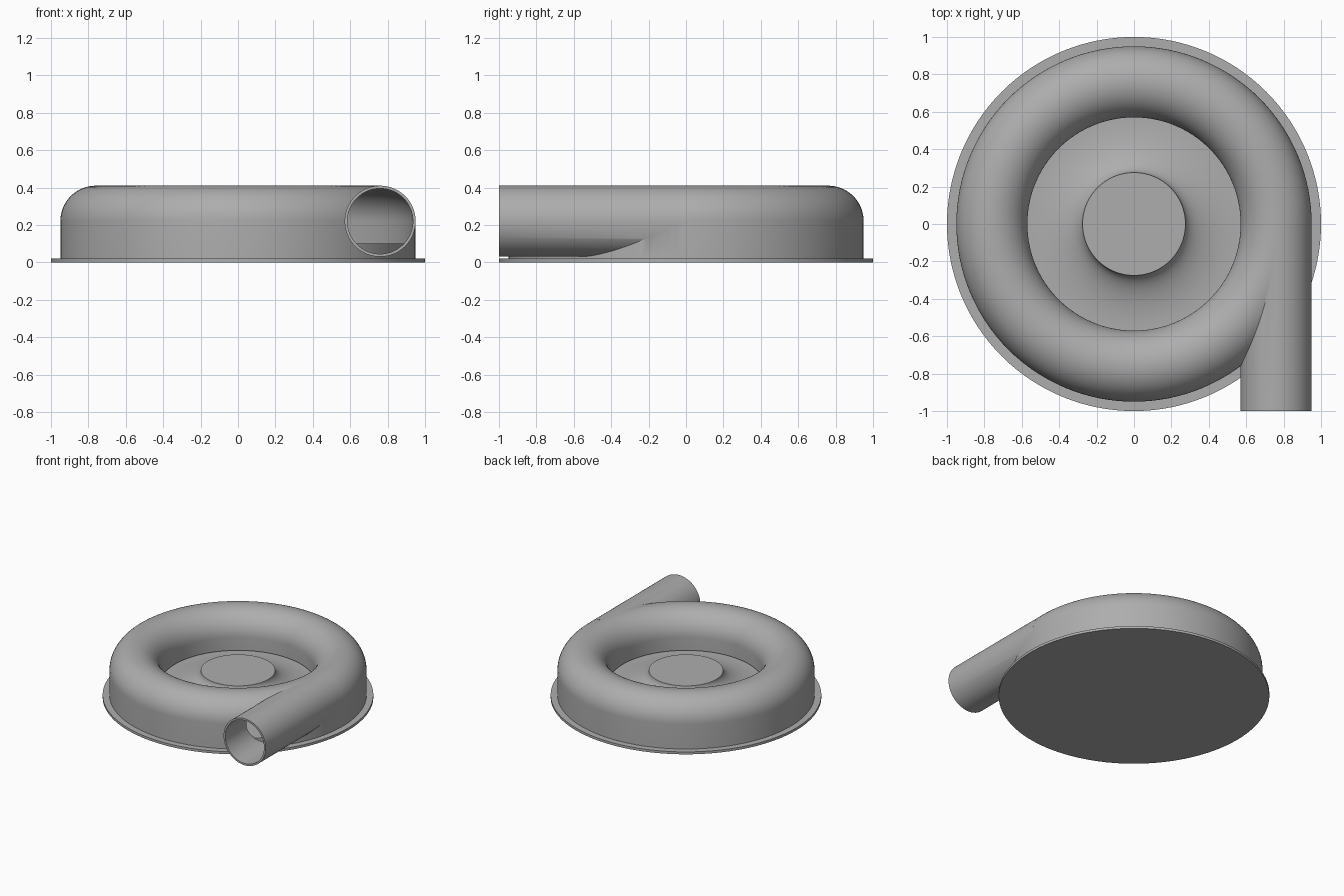
import bpy
from math import cos, sin, pi, radians

cube = bpy.data.objects.get("Cube")
if cube:
    bpy.data.objects.remove(cube, do_unlink=True)

grey = bpy.data.materials.new("plain grey")
grey.use_nodes = True
tone = (0.42, 0.42, 0.42, 1)
grey.diffuse_color = tone
grey.node_tree.nodes["Principled BSDF"].inputs["Base Color"].default_value = tone

SEGMENTS = 128
RING, TUBE, WALL, MID = 0.76, 0.19, 0.015, 0.22


def new_object(name, verts, faces):
    mesh = bpy.data.meshes.new(name)
    mesh.from_pydata(verts, [], faces)
    mesh.materials.append(grey)
    obj = bpy.data.objects.new(name, mesh)
    bpy.context.collection.objects.link(obj)
    return obj


def activate(obj):
    bpy.ops.object.select_all(action="DESELECT")
    obj.select_set(True)
    bpy.context.view_layer.objects.active = obj


def revolve(name, profile, closed):
    """Spin (radius, z) points about z; open profiles get flat end caps."""
    n = len(profile)
    verts = [(r * cos(2 * pi * s / SEGMENTS), r * sin(2 * pi * s / SEGMENTS), z)
             for s in range(SEGMENTS) for r, z in profile]
    faces = []
    for s in range(SEGMENTS):
        a, b = s * n, (s + 1) % SEGMENTS * n
        for i in range(n if closed else n - 1):
            j = (i + 1) % n
            faces.append((a + i, b + i, b + j, a + j))
    if not closed:
        faces.append([s * n for s in reversed(range(SEGMENTS))])
        faces.append([s * n + n - 1 for s in range(SEGMENTS)])
    return new_object(name, verts, faces)


def tube_section(radius, outer_z, inner_z):
    """Arched cross-section with straight sides, open below."""
    arc = [(RING + radius * cos(pi * i / 32), MID + radius * sin(pi * i / 32))
           for i in range(33)]
    return [(RING + radius, outer_z)] + arc + [(RING - radius, inner_z)]


def cylinder(name, radius, y0, y1):
    bpy.ops.mesh.primitive_cylinder_add(
        vertices=64, radius=radius, depth=y1 - y0,
        location=(RING, (y0 + y1) / 2, MID), rotation=(pi / 2, 0, 0))
    obj = bpy.context.object
    obj.name = name
    obj.data.materials.append(grey)
    return obj


def combine(target, tool, operation):
    mod = target.modifiers.new(operation, "BOOLEAN")
    mod.operation, mod.object, mod.solver = operation, tool, "EXACT"
    activate(target)
    bpy.ops.object.modifier_apply(modifier=mod.name)
    bpy.data.objects.remove(tool, do_unlink=True)


def smooth(obj):
    activate(obj)
    bpy.ops.object.shade_smooth_by_angle(angle=radians(30))


# Ring-shaped casing with a tangential outlet pipe, hollowed out
casing = revolve("volute_casing", tube_section(TUBE, 0.02, 0.115), True)
combine(casing, cylinder("outlet_pipe", TUBE, -1, -0.03), "UNION")
combine(casing, cylinder("pipe_bore", TUBE - WALL, -1.1, -0.02), "DIFFERENCE")
combine(casing, revolve("casing_cavity", tube_section(TUBE - WALL, -0.1, -0.1), True),
        "DIFFERENCE")
smooth(casing)

# Flanged base with raised floor and a flared central hub
HUB, FLARE_END, FLOOR = 0.275, 0.565, 0.1
flare = [(FLARE_END - (FLARE_END - HUB) * cos(pi / 2 * i / 16),
          MID - (MID - FLOOR) * sin(pi / 2 * i / 16)) for i in range(17)]
base = revolve("base_with_hub",
               [(1, 0), (1, 0.02), (0.94, 0.02), (0.94, FLOOR)] + flare[::-1], False)
smooth(base)
